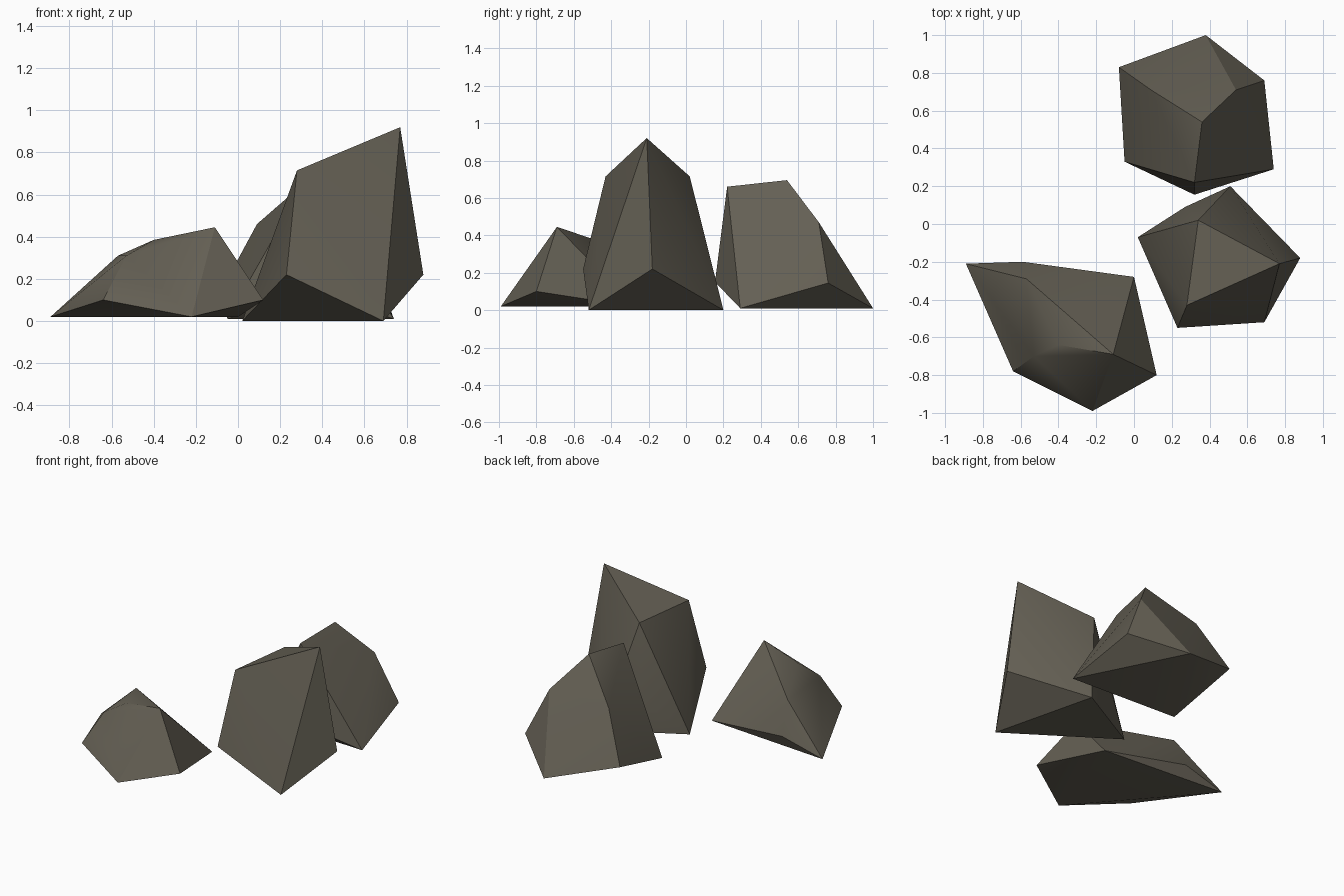
import bpy, bmesh, math

if "Cube" in bpy.data.objects:
    bpy.data.objects.remove(bpy.data.objects["Cube"])

stone = bpy.data.materials.new("dark_stone")
stone.diffuse_color = (0.127, 0.115, 0.088, 1.0)
stone.use_nodes = True
stone.node_tree.nodes["Principled BSDF"].inputs["Base Color"].default_value = stone.diffuse_color


def make_rock(name, base, middle, top):
    """Faceted boulder: convex hull around three rings of corner points."""
    bm = bmesh.new()
    for p in base + middle + top:
        bm.verts.new(p)
    hull = bmesh.ops.convex_hull(bm, input=bm.verts)
    loose = {g for g in hull["geom_interior"] + hull["geom_unused"]
             if isinstance(g, bmesh.types.BMVert) and g.is_valid}
    if loose:
        bmesh.ops.delete(bm, geom=list(loose), context='VERTS')
    # merge nearly coplanar triangles into flat facets
    bmesh.ops.dissolve_limit(bm, angle_limit=math.radians(2),
                             verts=bm.verts, edges=bm.edges)
    bmesh.ops.recalc_face_normals(bm, faces=bm.faces)
    mesh = bpy.data.meshes.new(name)
    bm.to_mesh(mesh)
    bm.free()
    mesh.materials.append(stone)
    rock = bpy.data.objects.new(name, mesh)
    bpy.context.collection.objects.link(rock)
    bpy.ops.object.select_all(action='DESELECT')
    rock.select_set(True)
    bpy.context.view_layer.objects.active = rock
    bpy.ops.object.shade_smooth_by_angle(angle=math.radians(30))


# low wide rock at the front left
make_rock("low_rock",
          [(-0.89, -0.21, 0.02), (-0.22, -0.99, 0.02), (0.0, -0.28, 0.02)],
          [(-0.64, -0.78, 0.10), (0.12, -0.80, 0.10), (-0.59, -0.20, 0.10)],
          [(-0.11, -0.69, 0.445), (-0.57, -0.29, 0.31),
           (-0.40, -0.64, 0.385), (-0.53, -0.70, 0.31)])

# tall pointed rock on the right
make_rock("tall_rock",
          [(0.69, -0.52, 0.0), (0.02, -0.07, 0.0), (0.51, 0.20, 0.0)],
          [(0.23, -0.55, 0.22), (0.88, -0.18, 0.22), (0.27, 0.09, 0.22)],
          [(0.77, -0.21, 0.92), (0.28, -0.43, 0.715), (0.34, 0.02, 0.715)])

# medium rock at the back
make_rock("back_rock",
          [(0.74, 0.29, 0.01), (0.38, 1.0, 0.01), (-0.05, 0.33, 0.01)],
          [(0.69, 0.76, 0.145), (0.32, 0.155, 0.15), (-0.08, 0.83, 0.145)],
          [(0.36, 0.54, 0.695), (0.32, 0.22, 0.66),
           (0.09, 0.71, 0.46), (0.54, 0.71, 0.47)])
